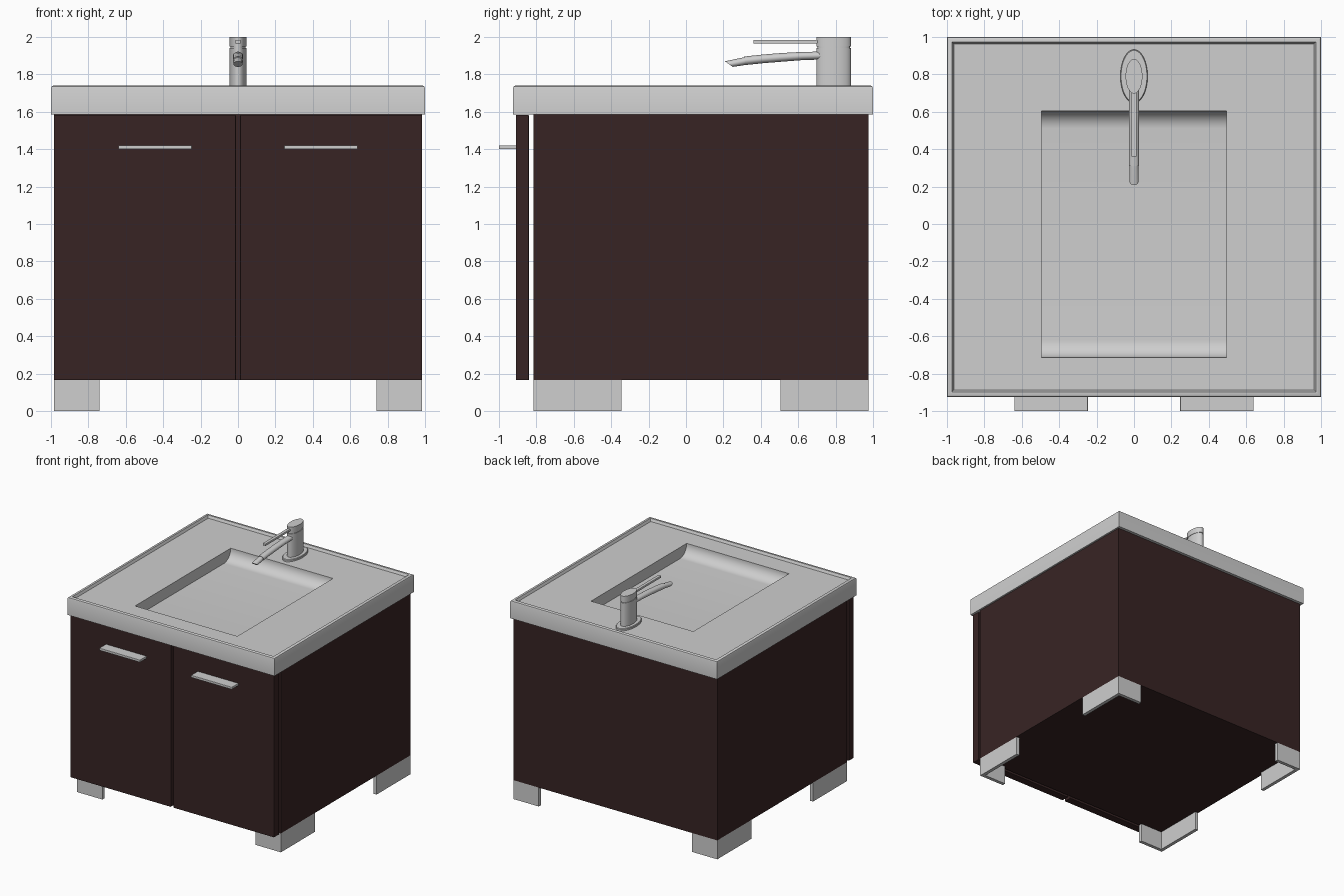
import bpy, bmesh, math

if "Cube" in bpy.data.objects:
    bpy.data.objects.remove(bpy.data.objects["Cube"])


def material(name, rgb):
    m = bpy.data.materials.new(name)
    m.diffuse_color = (*rgb, 1)
    m.use_nodes = True
    m.node_tree.nodes["Principled BSDF"].inputs["Base Color"].default_value = m.diffuse_color
    return m


GREY = material("light_grey", (0.62, 0.62, 0.62))
WOOD = material("dark_wood", (0.039, 0.0175, 0.0175))


def finish(name, bm, mat, smooth=False, bevel=0):
    bmesh.ops.recalc_face_normals(bm, faces=bm.faces)
    me = bpy.data.meshes.new(name)
    bm.to_mesh(me)
    bm.free()
    me.materials.append(mat)
    ob = bpy.data.objects.new(name, me)
    bpy.context.collection.objects.link(ob)
    if bevel:
        b = ob.modifiers.new("bevel", 'BEVEL')
        b.width, b.segments = bevel, 2
    if smooth:
        bpy.ops.object.select_all(action='DESELECT')
        ob.select_set(True)
        bpy.context.view_layer.objects.active = ob
        bpy.ops.object.shade_smooth_by_angle(angle=math.radians(35))
    return ob


def box(name, x, y, z, mat, bevel=0):
    bm = bmesh.new()
    bmesh.ops.create_cube(bm, size=1)
    for v in bm.verts:
        for i, (a, b) in enumerate((x, y, z)):
            v.co[i] = (a + b) / 2 + v.co[i] * (b - a)
    return finish(name, bm, mat, bevel=bevel)


def loft(bm, rings, cap_start=True, cap_end=True):
    vs = [[bm.verts.new(p) for p in r] for r in rings]
    n = len(vs[0])
    for a, b in zip(vs, vs[1:]):
        for i in range(n):
            j = (i + 1) % n
            bm.faces.new((a[i], a[j], b[j], b[i]))
    if cap_start:
        bm.faces.new(vs[0])
    if cap_end:
        bm.faces.new(vs[-1])
    return vs


def rect(x, y0, y1, z):
    return [(-x, y0, z), (x, y0, z), (x, y1, z), (-x, y1, z)]


def oval(rx, ry, z, cy=0.79, n=40):
    t = [2 * math.pi * i / n for i in range(n)]
    return [(rx * math.cos(a), cy + ry * math.sin(a), z) for a in t]


# Countertop: raised rim, sunken deck, basin with curved front and back
TOP, DECK, FLOOR, HX, HY0, HY1, R = 1.74, 1.718, 1.62, 0.494, -0.715, 0.605, 0.095
bm = bmesh.new()
rings = [rect(1 - d, -0.925 + d, 1 - d, z) for d, z in
         ((0, 1.585), (0, TOP - 0.012), (0.004, TOP - 0.004), (0.012, TOP),
          (0.028, TOP), (0.038, DECK))]
rings.append(rect(HX, HY0, HY1, DECK))
loft(bm, rings, cap_end=False)
arc = [math.pi / 2 * i / 10 for i in range(11)]
back = [(HY1 - R + R * math.cos(a), FLOOR + R - R * math.sin(a)) for a in arc]
front = [(HY0 + R - R * math.sin(a), FLOOR + R - R * math.cos(a)) for a in arc]
profile = [(HY1, DECK)] + back + front + [(HY0, DECK)]
sides = [[bm.verts.new((s * HX, y, z)) for y, z in profile] for s in (-1, 1)]
for i in range(len(profile) - 1):
    bm.faces.new((sides[0][i], sides[0][i + 1], sides[1][i + 1], sides[1][i]))
for s in sides:
    bm.faces.new(s)
bmesh.ops.remove_doubles(bm, verts=bm.verts, dist=0.0005)
finish("countertop_basin", bm, GREY, smooth=True)

# Cabinet body
box("cabinet_body", (-0.985, 0.985), (-0.815, 0.975), (0.165, 1.585), WOOD)

# Doors, handles and corner feet, mirrored left and right
for side, s in (("left", -1), ("right", 1)):
    def span(a, b):
        return tuple(sorted((s * a, s * b)))
    box(side + "_door", span(0.012, 0.985), (-0.91, -0.84), (0.165, 1.583), WOOD, 0.004)
    box(side + "_handle", span(0.247, 0.64), (-1.0, -0.908), (1.4, 1.42), GREY, 0.002)
    for end, y, d in (("front", -0.815, 1), ("back", 0.975, -1)):
        bm = bmesh.new()
        plan = [(0, 0), (0.245, 0), (0.245, 0.03), (0.03, 0.03), (0.03, 0.47), (0, 0.47)]
        loft(bm, [[(s * (0.985 - px), y + d * py, z) for px, py in plan]
                  for z in (0, 0.165)])
        finish(f"{end}_{side}_foot", bm, GREY)

# Faucet: oval base plate and oval column with a groove under the cap
bm = bmesh.new()
loft(bm, [oval(0.073, 0.143, DECK - 0.002), oval(0.073, 0.143, 1.732),
          oval(0.069, 0.138, 1.737)])
finish("faucet_base_plate", bm, GREY, smooth=True)
bm = bmesh.new()
loft(bm, [oval(0.045, 0.0925, 1.73), oval(0.045, 0.0925, 1.941),
          oval(0.041, 0.086, 1.941), oval(0.041, 0.086, 1.949),
          oval(0.045, 0.0925, 1.949), oval(0.045, 0.0925, 2.0)])
finish("faucet_column", bm, GREY, smooth=True)


# Spout and nozzle: round sections between top and bottom points in side view
def tube(name, sections):
    rings = []
    for rx, (ty, tz), (by, bz) in sections:
        ring = []
        for i in range(24):
            a = 2 * math.pi * i / 24
            k = (1 + math.sin(a)) / 2
            ring.append((rx * math.cos(a), by + (ty - by) * k, bz + (tz - bz) * k))
        rings.append(ring)
    bm = bmesh.new()
    loft(bm, rings)
    finish(name, bm, GREY, smooth=True)


tube("faucet_spout", [
    (0.028, (0.74, 1.922), (0.74, 1.880)),
    (0.028, (0.62, 1.920), (0.62, 1.876)),
    (0.028, (0.51, 1.914), (0.515, 1.868)),
    (0.028, (0.41, 1.906), (0.415, 1.860)),
    (0.028, (0.31, 1.895), (0.318, 1.850))])
tube("faucet_nozzle", [
    (0.023, (0.33, 1.893), (0.335, 1.855)),
    (0.024, (0.30, 1.889), (0.31, 1.849)),
    (0.025, (0.208, 1.870), (0.25, 1.840))])

# Lever
box("faucet_lever", (-0.014, 0.014), (0.36, 0.72), (1.965, 1.984), GREY, 0.004)
